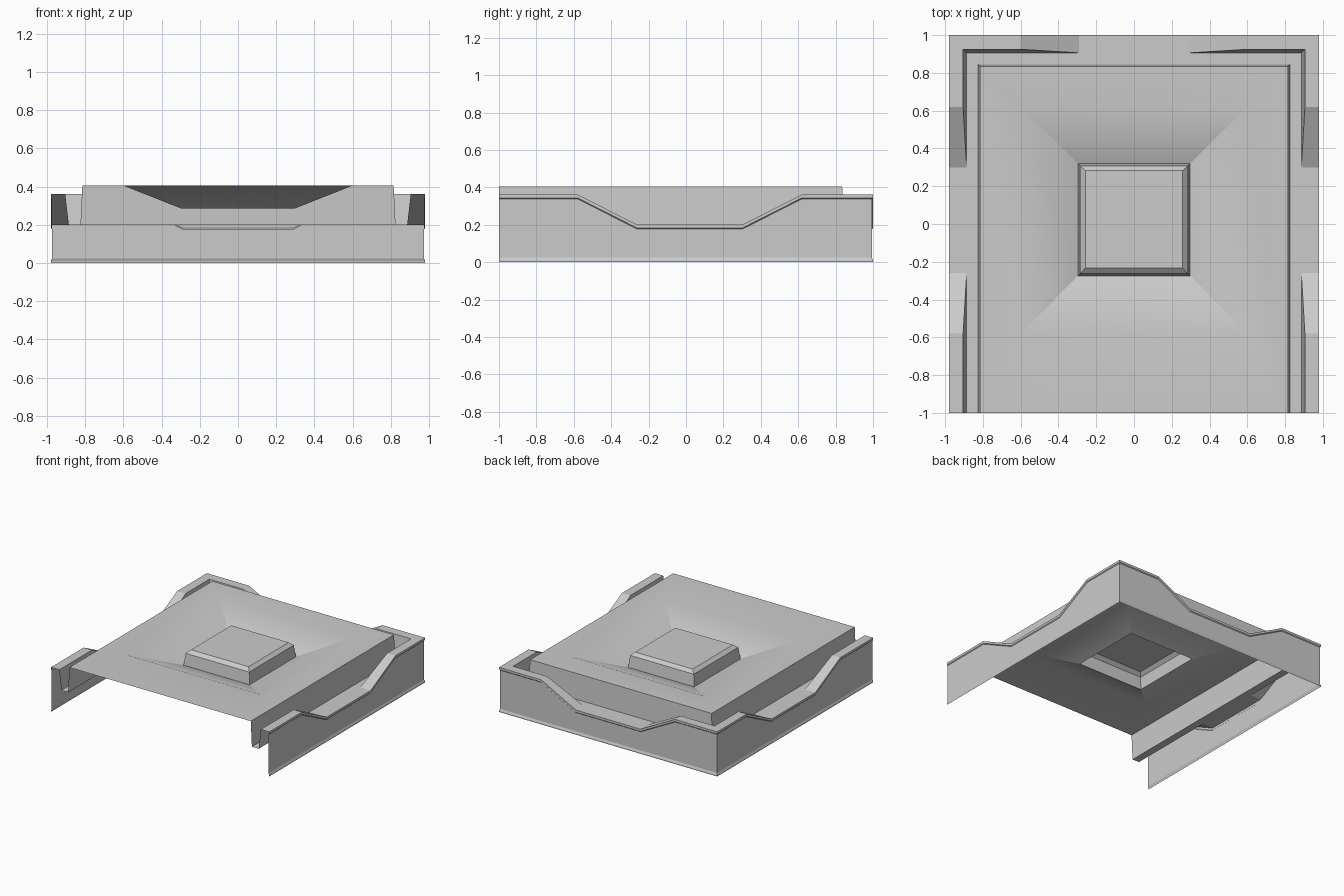
import bpy, math

if "Cube" in bpy.data.objects:
    bpy.data.objects.remove(bpy.data.objects["Cube"])

HX, HY = 0.98, 1.0            # half extents of the outer shell
FLOOR, DECK = 0.20, 0.405     # groove floor and deck heights
HIGH, LOW = 0.362, 0.20       # rim height at the corners and in the dips


def make(name, rings, closed, cap=False):
    """Skin consecutive point rows into one object."""
    n = len(rings[0])
    verts = [p for r in rings for p in r]
    faces = []
    for i in range(len(rings) - 1):
        for j in range(n if closed else n - 1):
            k = (j + 1) % n
            faces.append((i * n + j, i * n + k, (i + 1) * n + k, (i + 1) * n + j))
    if cap:
        faces.append(tuple(range((len(rings) - 1) * n, len(rings) * n)))
    me = bpy.data.meshes.new(name)
    me.from_pydata(verts, [], faces)
    ob = bpy.data.objects.new(name, me)
    bpy.context.collection.objects.link(ob)
    bpy.ops.object.select_all(action='DESELECT')
    ob.select_set(True)
    bpy.context.view_layer.objects.active = ob
    bpy.ops.object.mode_set(mode='EDIT')
    bpy.ops.mesh.select_all(action='SELECT')
    bpy.ops.mesh.remove_doubles(threshold=0.0005)
    bpy.ops.mesh.dissolve_degenerate()
    bpy.ops.mesh.select_all(action='SELECT')
    bpy.ops.mesh.normals_make_consistent(inside=False)
    bpy.ops.object.mode_set(mode='OBJECT')
    # Open sheet: make sure the upper faces look upward
    if sum(p.normal.z * p.area for p in me.polygons) < 0:
        me.flip_normals()
    return ob


def profile(h):
    """Wall section as (inset from outer edge, height) for rim height h."""
    rim = 0.075 if h > LOW else 0.094
    return [(0, 0), (0, 0.010), (0.006, 0.024), (0.006, h - 0.024), (0, h - 0.018),
            (0, h), (rim, h), (0.094, FLOOR), (0.155, FLOOR), (0.165, DECK)]


# Outer wall, rim and groove: section swept around the left, back and right
side = [(-1.0, HIGH), (-0.58, HIGH), (-0.26, LOW), (0.30, LOW), (0.62, HIGH)]
back = [(-0.60, HIGH), (-0.29, LOW), (0.29, LOW), (0.60, HIGH)]
rows = [[(d - HX, y, z) for d, z in profile(h)] for y, h in side]
rows.append([(d - HX, HY - d, z) for d, z in profile(HIGH)])
rows += [[(x, HY - d, z) for d, z in profile(h)] for x, h in back]
rows.append([(HX - d, HY - d, z) for d, z in profile(HIGH)])
rows += [[(HX - d, y, z) for d, z in profile(h)] for y, h in reversed(side)]
make("rim_wall", rows, False)


def rect(x, y0, y1, z):
    return [(-x, y0, z), (x, y0, z), (x, y1, z), (-x, y1, z)]


# Deck with a sunken bowl and a raised chamfered block in its middle
deck = make("deck", [
    rect(HX - 0.165, -1.0, HY - 0.165, DECK),
    rect(0.60, -0.58, 0.62, DECK),
    rect(0.297, -0.275, 0.32, 0.285),
    rect(0.285, -0.263, 0.308, 0.38),
    rect(0.258, -0.233, 0.283, DECK),
], True, cap=True)
bpy.ops.object.shade_smooth_by_angle(angle=math.radians(30))
